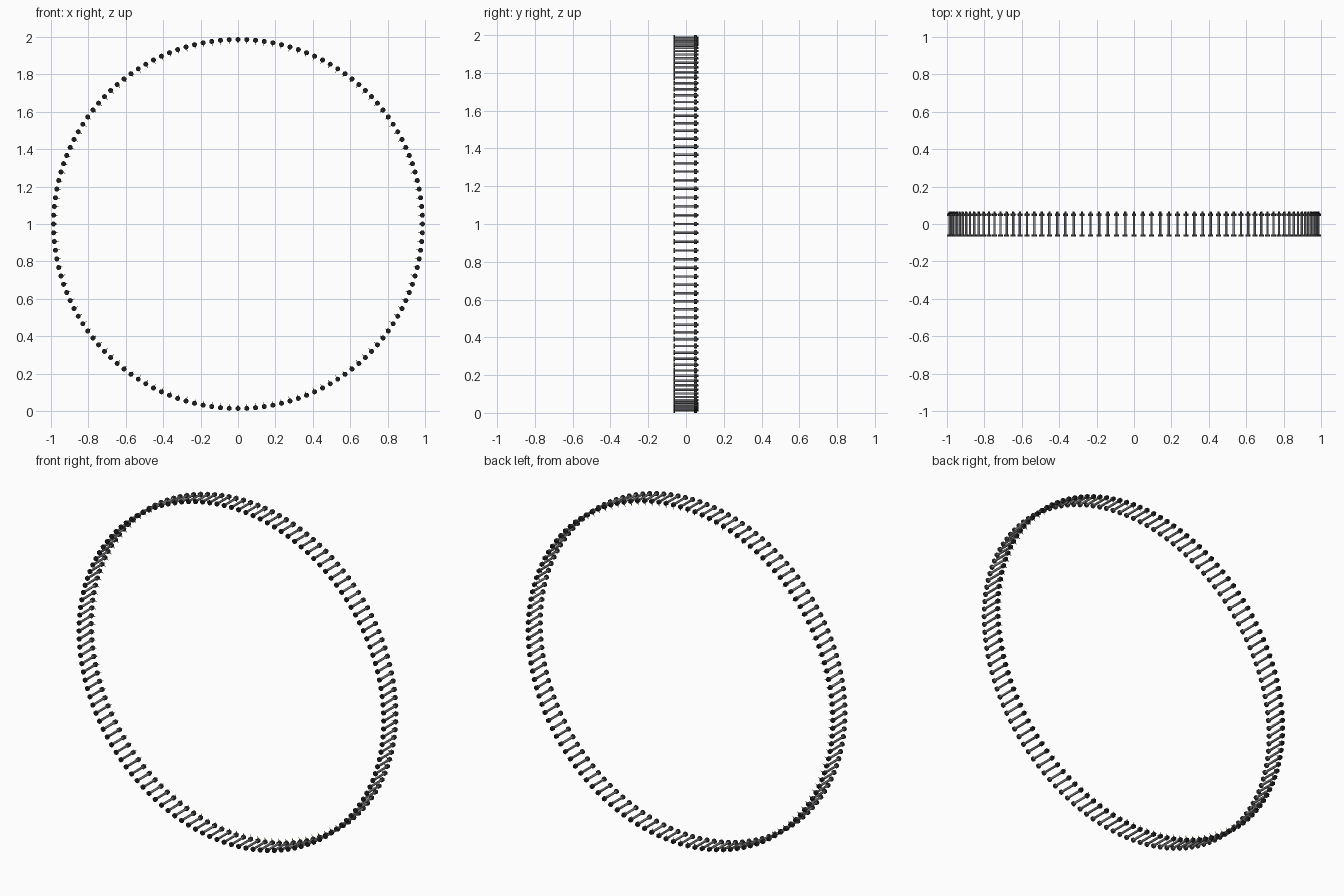
import bpy, bmesh, math
from mathutils import Matrix

if "Cube" in bpy.data.objects:
    bpy.data.objects.remove(bpy.data.objects["Cube"])

COUNT = 132          # bolts around the ring
RADIUS = 0.9865      # ring radius to bolt centres


def material(name, rgb):
    m = bpy.data.materials.new(name)
    m.diffuse_color = (*rgb, 1)
    m.use_nodes = True
    m.node_tree.nodes["Principled BSDF"].inputs["Base Color"].default_value = m.diffuse_color
    return m


black = material("black steel", (0.012, 0.012, 0.013))
dark = material("dark grey steel", (0.055, 0.055, 0.06))
grey = material("grey steel", (0.30, 0.30, 0.32))
yellow = material("yellow", (0.62, 0.54, 0.04))


def rod(bm, y0, y1, r0, r1, sides, place):
    """Cylinder or cone along y, moved into place on the ring."""
    turn = Matrix.Rotation(-math.pi / 2, 4, 'X')
    shift = Matrix.Translation((0, (y0 + y1) / 2, 0))
    bmesh.ops.create_cone(bm, cap_ends=True, segments=sides, radius1=r0,
                          radius2=r1, depth=y1 - y0, matrix=place @ shift @ turn)


def spike(bm, y, length, r, place):
    """Thin tapered pin pointing to the ring centre."""
    bmesh.ops.create_cone(bm, cap_ends=True, segments=6, radius1=0.0005,
                          radius2=r, depth=length,
                          matrix=place @ Matrix.Translation((0, y, -length / 2)))


def ring_part(name, mats, build, smooth=False, rule=None):
    """Repeat one bolt part around the ring; rule picks a colour per face."""
    bm = bmesh.new()
    for i in range(COUNT):
        place = (Matrix.Translation((0, 0, 1))
                 @ Matrix.Rotation(2 * math.pi * i / COUNT, 4, 'Y')
                 @ Matrix.Translation((0, 0, RADIUS)))
        build(bm, place)
    bm.normal_update()
    if rule:
        for f in bm.faces:
            f.material_index = rule(f)
    me = bpy.data.meshes.new(name)
    bm.to_mesh(me)
    bm.free()
    for m in mats:
        me.materials.append(m)
    ob = bpy.data.objects.new(name, me)
    bpy.context.collection.objects.link(ob)
    if smooth:
        bpy.ops.object.select_all(action='DESELECT')
        ob.select_set(True)
        bpy.context.view_layer.objects.active = ob
        bpy.ops.object.shade_smooth_by_angle()


# Long shanks running front to back
ring_part("bolt_shanks", [grey],
          lambda bm, p: rod(bm, -0.060, 0.055, 0.0065, 0.0065, 12, p), True)
# Flat round heads at the front, black on the front face
ring_part("bolt_heads", [dark, black],
          lambda bm, p: rod(bm, -0.066, -0.057, 0.0135, 0.0135, 12, p), True,
          lambda f: 1 if f.normal.y < -0.5 else 0)
# Hexagonal nuts at the back
ring_part("nuts", [dark],
          lambda bm, p: rod(bm, 0.043, 0.057, 0.0135, 0.0135, 6, p))
# Bolt tips sticking out of the nuts
ring_part("bolt_tips", [black],
          lambda bm, p: rod(bm, 0.055, 0.066, 0.007, 0.0055, 12, p), True)
# Fine pointers on the nuts, aimed inward
ring_part("pointers", [yellow],
          lambda bm, p: spike(bm, 0.052, 0.026, 0.005, p))
